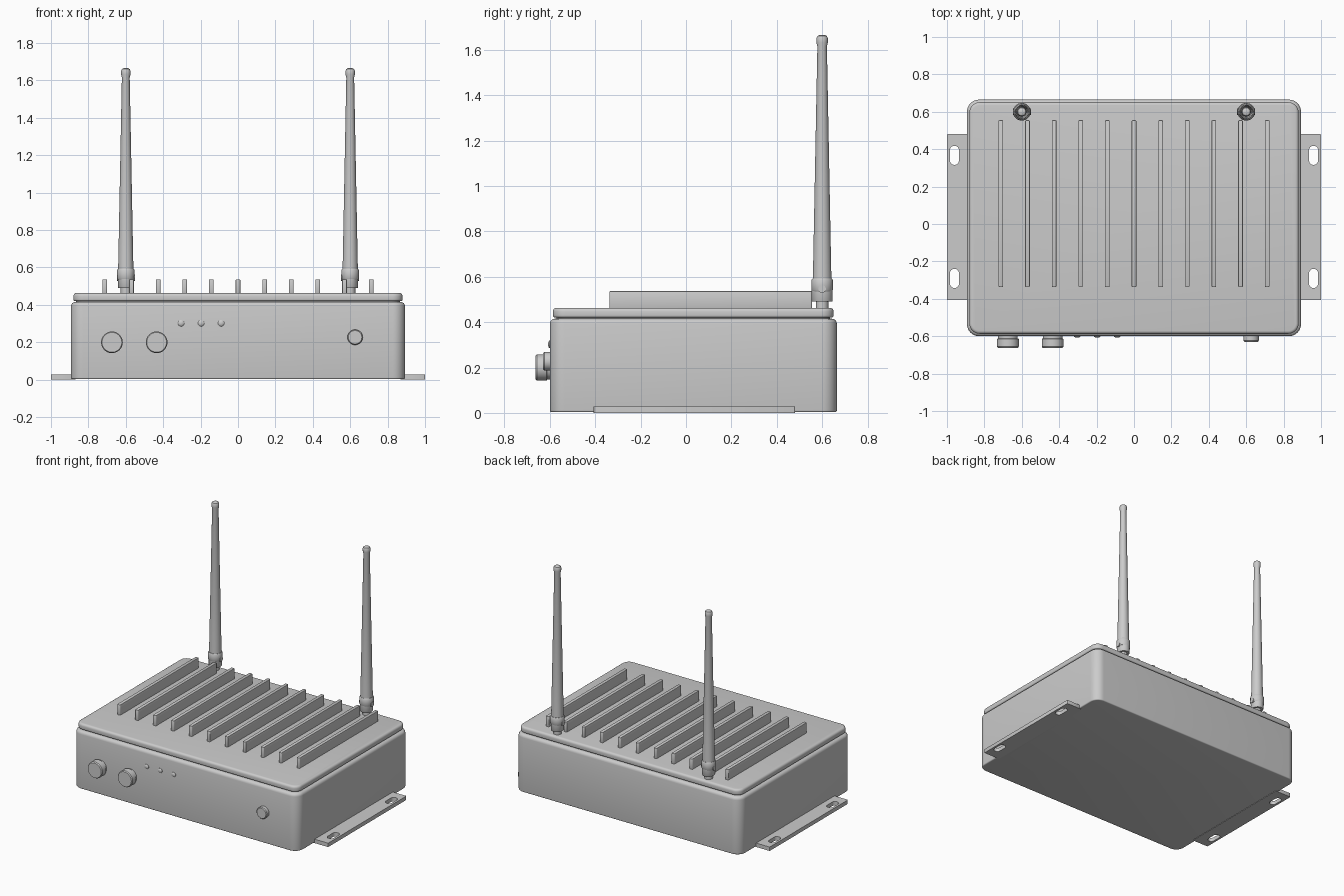
import bpy, bmesh, math
from mathutils import Matrix

if "Cube" in bpy.data.objects:
    bpy.data.objects.remove(bpy.data.objects["Cube"])


def finish(name, bm, angle=35):
    bmesh.ops.recalc_face_normals(bm, faces=bm.faces)
    me = bpy.data.meshes.new(name)
    bm.to_mesh(me)
    bm.free()
    ob = bpy.data.objects.new(name, me)
    bpy.context.collection.objects.link(ob)
    bpy.ops.object.select_all(action='DESELECT')
    ob.select_set(True)
    bpy.context.view_layer.objects.active = ob
    bpy.ops.object.shade_smooth_by_angle(angle=math.radians(angle))
    return ob


def skin(bm, rings):
    for a, b in zip(rings, rings[1:]):
        n = len(a)
        for i in range(n):
            j = (i + 1) % n
            bm.faces.new((a[i], a[j], b[j], b[i]))
    bm.faces.new(rings[0][::-1])
    bm.faces.new(rings[-1])


def outline(x0, x1, y0, y1, r, seg=8):
    pts = []
    corners = [(x1 - r, y1 - r), (x0 + r, y1 - r), (x0 + r, y0 + r), (x1 - r, y0 + r)]
    for k, (cx, cy) in enumerate(corners):
        for s in range(seg + 1):
            a = math.pi / 2 * (k + s / seg)
            pts.append((cx + r * math.cos(a), cy + r * math.sin(a)))
    return pts


def rounded_box(name, x0, x1, y0, y1, z0, z1, r, bot, top, seg=4):
    """Box with rounded corners (r) and rounded bottom / top rims."""
    steps = [k / seg * math.pi / 2 for k in range(seg + 1)]
    layers = [(bot * (1 - math.sin(a)), z0 + bot * (1 - math.cos(a))) for a in steps]
    layers += [(top * (1 - math.cos(a)), z1 - top * (1 - math.sin(a))) for a in steps]
    bm = bmesh.new()
    skin(bm, [[bm.verts.new((x, y, z)) for x, y in
               outline(x0 + i, x1 - i, y0 + i, y1 - i, r - i)] for i, z in layers])
    return finish(name, bm)


def lathe(name, profile, loc, rot=(0, 0, 0), seg=32, scale=(1, 1, 1)):
    """Revolve (radius, height) pairs around local z."""
    bm = bmesh.new()
    skin(bm, [[bm.verts.new((r * math.cos(2 * math.pi * i / seg),
                             r * math.sin(2 * math.pi * i / seg), h))
               for i in range(seg)] for r, h in profile])
    ob = finish(name, bm)
    ob.location, ob.rotation_euler, ob.scale = loc, rot, scale
    return ob


# Housing, gasket and lid
rounded_box("housing", -0.893, 0.893, -0.60, 0.665, 0.003, 0.415, 0.065, 0.008, 0.022)
rounded_box("gasket", -0.865, 0.865, -0.57, 0.635, 0.40, 0.43, 0.05, 0.002, 0.002, 1)
rounded_box("lid", -0.88, 0.88, -0.587, 0.651, 0.420, 0.463, 0.055, 0.010, 0.016)

# Heat sink fins
for i in range(11):
    x = -0.712 + i * 0.1424
    rounded_box(f"fin_{i + 1}", x - 0.0125, x + 0.0125, -0.337, 0.555,
                0.455, 0.537, 0.006, 0.001, 0.004, 2)

# Mounting flanges with rounded slots
for side, label in ((-1, "left"), (1, "right")):
    cu = bpy.data.curves.new(f"{label}_flange", 'CURVE')
    cu.dimensions = '2D'
    cu.fill_mode = 'BOTH'
    cu.extrude = 0.014
    loops = [outline(0.87, 1.0, -0.407, 0.48, 0.004, 2)]
    loops += [outline(0.936, 0.984, y - 0.051, y + 0.051, 0.0235) for y in (0.367, -0.291)]
    for pts in loops:
        sp = cu.splines.new('POLY')
        sp.points.add(len(pts) - 1)
        for p, (x, y) in zip(sp.points, pts):
            p.co = (x * side, y, 0, 1)
        sp.use_cyclic_u = True
    ob = bpy.data.objects.new(f"{label}_flange", cu)
    ob.location.z = 0.014
    bpy.context.collection.objects.link(ob)
    bpy.ops.object.select_all(action='DESELECT')
    ob.select_set(True)
    bpy.context.view_layer.objects.active = ob
    bpy.ops.object.convert(target='MESH')

# Front connectors, button and indicator lights
FRONT = (math.pi / 2, 0, 0)
for i, x in enumerate((-0.674, -0.435)):
    lathe(f"connector_{i + 1}", [(0.052, -0.02), (0.052, 0.012), (0.058, 0.014),
          (0.058, 0.056), (0.053, 0.063)], (x, -0.60, 0.20), FRONT)
lathe("button", [(0.041, -0.02), (0.041, 0.024), (0.036, 0.030)],
      (0.626, -0.60, 0.227), FRONT)
for i, x in enumerate((-0.304, -0.197, -0.09)):
    lathe(f"indicator_{i + 1}", [(0.017, -0.01), (0.017, 0.002), (0.012, 0.006),
          (0.005, 0.008)], (x, -0.60, 0.302), FRONT, 16)

# Antennas: threaded neck, hinged collar with pin, tapered rod with a bulb tip
for side, label in ((-1, "left"), (1, "right")):
    loc = (0.6 * side, 0.6, 0)
    lathe(f"{label}_antenna_neck", [(0.027, 0.455), (0.027, 0.50)], loc)
    lathe(f"{label}_antenna_knuckle", [(0.044, 0.490), (0.046, 0.493), (0.046, 0.55)],
          loc, scale=(0.9, 1, 1))
    lathe(f"{label}_antenna_collar", [(0.044, 0.536), (0.047, 0.541), (0.047, 0.585),
          (0.043, 0.592)], loc)
    lathe(f"{label}_antenna_pin", [(0.017, -0.048), (0.017, 0.048)],
          (0.6 * side, 0.6, 0.546), (0, math.pi / 2, 0), 16)
    lathe(f"{label}_antenna_rod", [(0.041, 0.585), (0.039, 0.68), (0.021, 1.615),
          (0.025, 1.632), (0.025, 1.652), (0.021, 1.661), (0.012, 1.666)], loc)
